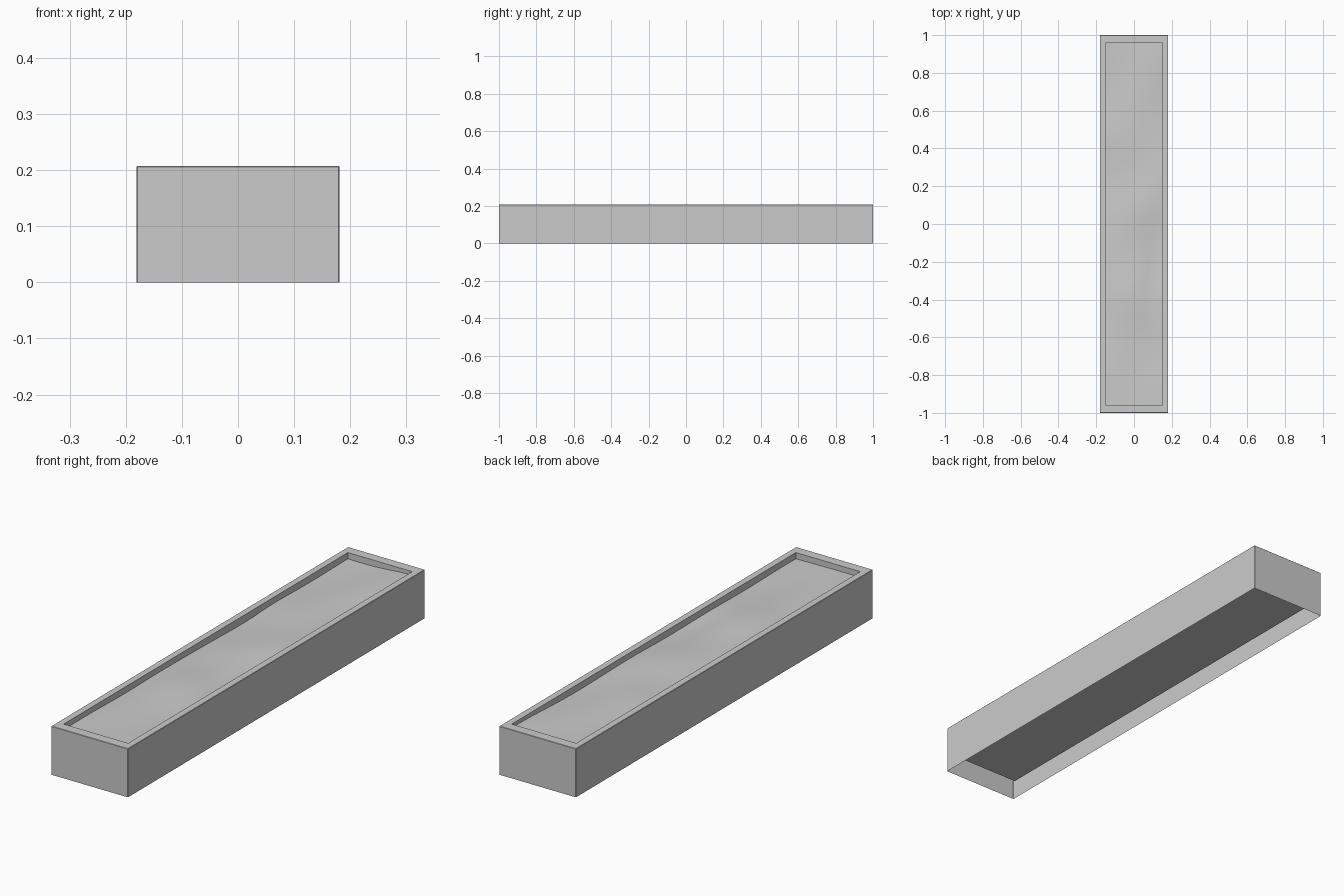
import bpy, bmesh
from math import sin, exp

if "Cube" in bpy.data.objects:
    bpy.data.objects.remove(bpy.data.objects["Cube"])

W, L, H = 0.181, 1.0, 0.207      # outer half width, half length, height
IW, IL = 0.152, 0.957            # inner opening half sizes
FLOOR = 0.057                    # bottom of the inner trough


def finish(name, bm):
    mesh = bpy.data.meshes.new(name)
    bm.to_mesh(mesh)
    bm.free()
    obj = bpy.data.objects.new(name, mesh)
    bpy.context.collection.objects.link(obj)
    mat = bpy.data.materials.get("dark_grey") or bpy.data.materials.new("dark_grey")
    mat.diffuse_color = (0.55, 0.55, 0.55, 1)
    mat.use_nodes = True
    mat.node_tree.nodes["Principled BSDF"].inputs["Base Color"].default_value = mat.diffuse_color
    mesh.materials.append(mat)
    return obj


def ring(bm, w, l, z):
    return [bm.verts.new((sx * w, sy * l, z))
            for sx, sy in ((-1, -1), (1, -1), (1, 1), (-1, 1))]


# Planter: outer walls open below, flat rim, and a sunken inner trough
bm = bmesh.new()
rings = [ring(bm, W, L, 0), ring(bm, W, L, H),
         ring(bm, IW, IL, H), ring(bm, IW, IL, FLOOR)]
for a, b in zip(rings, rings[1:]):
    for i in range(4):
        j = (i + 1) % 4
        bm.faces.new((a[i], a[j], b[j], b[i]))
bm.faces.new(rings[-1])
# Tiny softened outer edges
outer = set(rings[0] + rings[1])
edges = [e for e in bm.edges if all(v in outer for v in e.verts)
         and any(v in rings[1] for v in e.verts)]
bmesh.ops.bevel(bm, geom=edges, offset=0.0015, segments=1, affect='EDGES')
finish("planter_frame", bm)


# Uneven soil: soft mounds and dips
def bump(x, y, cx, cy, rx, ry):
    return exp(-((x - cx) / rx) ** 2 - ((y - cy) / ry) ** 2)


BUMPS = [(-0.04, -0.36, 0.11, 0.16, 0.012),
         (0.05, 0.10, 0.11, 0.16, 0.008),
         (-0.05, 0.40, 0.12, 0.16, 0.006),
         (0.10, -0.28, 0.04, 0.14, -0.006),
         (-0.15, 0.30, 0.08, 0.15, -0.006),
         (0.12, 0.96, 0.12, 0.25, 0.012),
         (-0.10, -0.90, 0.14, 0.20, 0.006)]


def soil_height(x, y):
    z = H - 0.028 + 0.0015 * sin(11 * y - 14 * x + 1)
    return z + sum(h * bump(x, y, cx, cy, rx, ry) for cx, cy, rx, ry, h in BUMPS)


bm = bmesh.new()
NX, NY = 12, 72
grid = []
for j in range(NY + 1):
    y = IL * (2 * j / NY - 1)
    xs = [IW * (2 * i / NX - 1) for i in range(NX + 1)]
    grid.append([bm.verts.new((x, y, soil_height(x, y))) for x in xs])
for a, b in zip(grid, grid[1:]):
    for i in range(NX):
        bm.faces.new((a[i], a[i + 1], b[i + 1], b[i])).smooth = True
finish("soil", bm)
